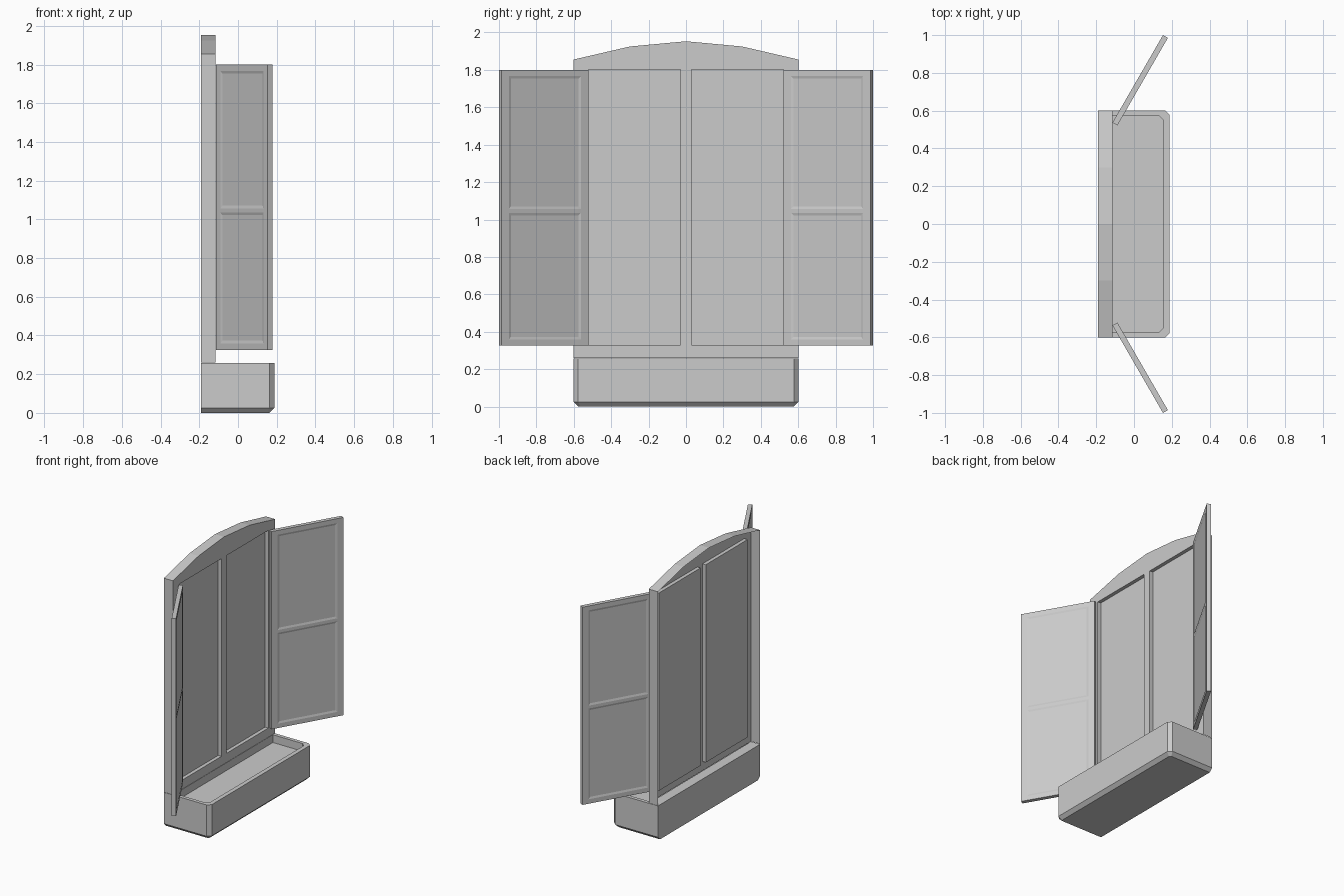
import bpy, bmesh, math
from mathutils import Vector, Matrix

if "Cube" in bpy.data.objects:
    bpy.data.objects.remove(bpy.data.objects["Cube"])

BACK, FACE, FRONT = -0.19, -0.115, 0.188


def finish(name, bm):
    bmesh.ops.recalc_face_normals(bm, faces=bm.faces)
    me = bpy.data.meshes.new(name)
    bm.to_mesh(me)
    bm.free()
    ob = bpy.data.objects.new(name, me)
    bpy.context.collection.objects.link(ob)
    return ob


# Window frame: front plate with recessed panes and an open-backed rim
bm = bmesh.new()
ys = [-0.602, -0.522, -0.03, 0.03, 0.522, 0.602]
zs = [0.26, 0.328, 1.802]
grid = [[bm.verts.new((FACE, y, z)) for y in ys] for z in zs]
panes = []
for r in range(2):
    for c in range(5):
        f = bm.faces.new((grid[r][c], grid[r][c + 1], grid[r + 1][c + 1], grid[r + 1][c]))
        if r == 1 and c in (1, 3):
            panes.append(f)
arch = [(0.602, 1.855), (0.3, 1.925), (0, 1.953), (-0.3, 1.925), (-0.602, 1.855)]
bm.faces.new(grid[2] + [bm.verts.new((FACE, y, z)) for y, z in arch])
rim = [e for e in bm.edges if e.is_boundary and not all(v.co.z < 0.27 for v in e.verts)]
ext = bmesh.ops.extrude_edge_only(bm, edges=rim)
for v in ext["geom"]:
    if isinstance(v, bmesh.types.BMVert):
        v.co.x = BACK
# Panes: each opening is pushed back, leaving reveal walls around it
for pane in panes:
    outer = list(pane.verts)
    inner = [bm.verts.new(v.co + Vector((-0.027, 0, 0))) for v in outer]
    bm.faces.remove(pane)
    bm.faces.new(inner)
    for i in range(4):
        j = (i + 1) % 4
        bm.faces.new((outer[i], outer[j], inner[j], inner[i]))
finish("window_frame", bm)


# Flower box: lofted rings with chamfered front corners and a hollow top
def ring(bm, x0, x1, w, c, z):
    pts = [(x0, -w), (x1 - c, -w), (x1, -w + c), (x1, w - c), (x1 - c, w), (x0, w)]
    return [bm.verts.new((x, y, z)) for x, y in pts]


bm = bmesh.new()
rings = [ring(bm, BACK, FRONT - 0.025, 0.577, 0.012, 0),
         ring(bm, BACK, FRONT, 0.602, 0.025, 0.025),
         ring(bm, BACK, FRONT, 0.602, 0.025, 0.258),
         ring(bm, FACE, FRONT - 0.032, 0.575, 0.025, 0.258),
         ring(bm, FACE, FRONT - 0.032, 0.575, 0.025, 0.20)]
for a, b in zip(rings, rings[1:]):
    for i in range(6):
        j = (i + 1) % 6
        bm.faces.new((a[i], a[j], b[j], b[i]))
bm.faces.new(rings[0][::-1])
bm.faces.new(rings[-1])
finish("flower_box", bm)


# Shutters: slabs with two shallow panels on each face, swung open
def shutter(name, side):
    length, thick, z0, z1, mid = 0.535, 0.03, 0.326, 1.80, 1.046
    bm = bmesh.new()
    bmesh.ops.create_cube(bm, size=1)
    for v in bm.verts:
        v.co = Vector(((v.co.x + 0.5) * length, (v.co.y + 0.5) * thick,
                       z0 + (v.co.z + 0.5) * (z1 - z0)))
    bmesh.ops.bisect_plane(bm, geom=bm.verts[:] + bm.edges[:] + bm.faces[:],
                           plane_co=(0, 0, mid), plane_no=(0, 0, 1))
    bm.normal_update()
    big = [f for f in bm.faces if abs(f.normal.y) > 0.9]
    bmesh.ops.inset_individual(bm, faces=big, thickness=0.015)
    # wider margins on the outer border than beside the middle bar
    for v in {v for f in big for v in f.verts}:
        v.co.x = 0.045 if v.co.x < length / 2 else length - 0.045
        if abs(v.co.z - mid) > 0.1:
            v.co.z = z0 + 0.033 if v.co.z < mid else z1 - 0.033
    bm.normal_update()
    bmesh.ops.inset_individual(bm, faces=big, thickness=0.02, depth=-0.004)
    bm.transform(Matrix.Translation((-0.088, 0.522, 0)) @ Matrix.Rotation(math.radians(60), 4, "Z"))
    bm.transform(Matrix.Diagonal((1, side, 1, 1)))
    finish(name, bm)


shutter("left_shutter", -1)
shutter("right_shutter", 1)
